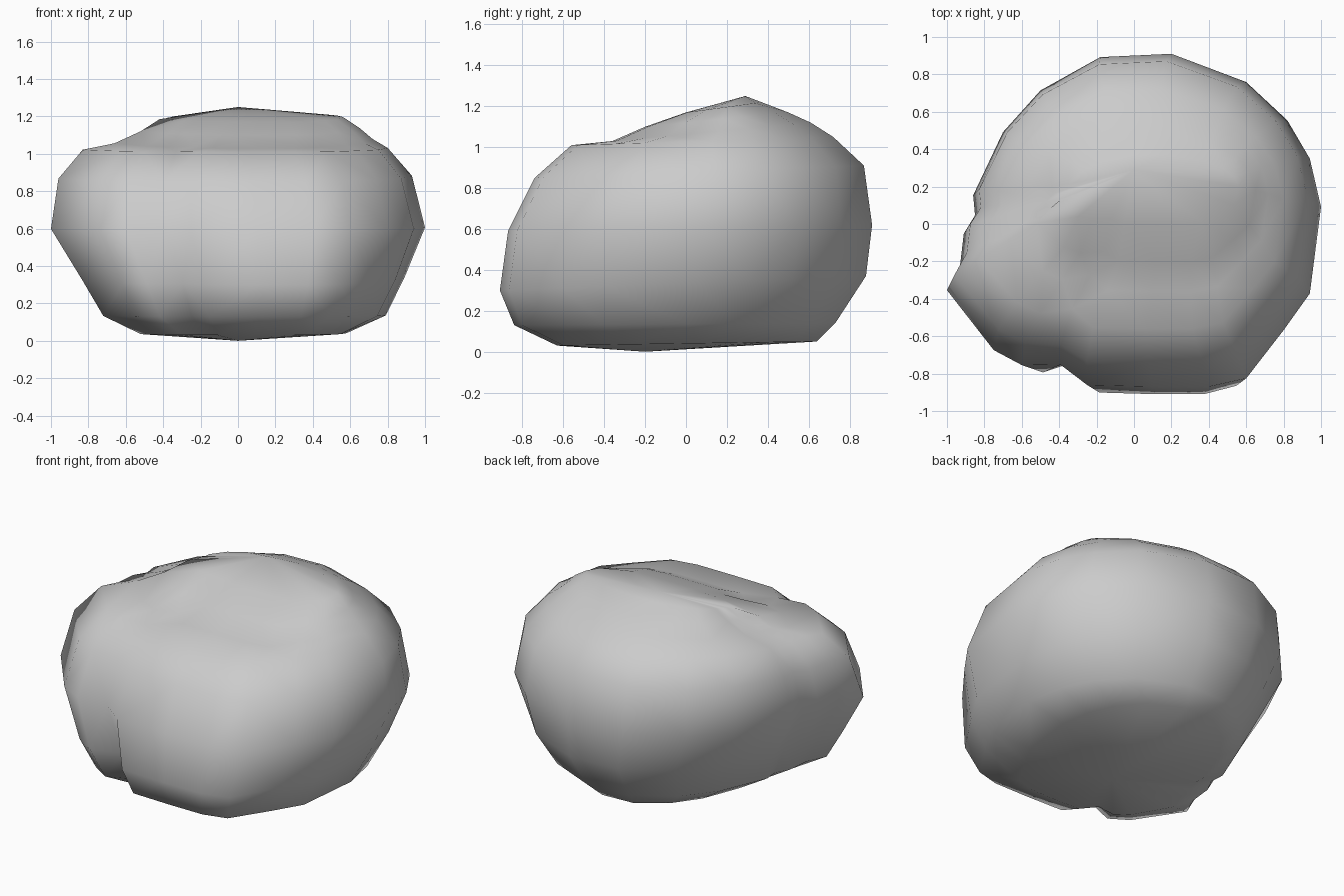
import bpy
import bmesh

cube = bpy.data.objects.get("Cube")
if cube:
    bpy.data.objects.remove(cube, do_unlink=True)

# Plan outline, with a lobe and a notch on the front right corner
OUTLINE = [(.2, 1), (-.18, .98), (-.5, .78), (-.7, .53), (-.86, .15),
           (-.85, .03), (-.91, -.08), (-.93, -.27), (-1, -.42), (-.75, -.78),
           (-.6, -.87), (-.39, -.85), (-.25, -.99), (.1, -1), (.4, -1), (.6, -.95),
           (.8, -.66), (.94, -.44), (1, .08), (.94, .37), (.82, .6), (.6, .83)]
NOTCH = 11

# Contours from the ground up: x range, y range, front height, back height, notch depth
CONTOURS = [(-.52, .58, -.63, .64, .03, .05, 0),
            (-.72, .79, -.84, .73, .13, .14, .04),
            (-.83, .89, -.91, .88, .3, .37, .03),
            (-1, 1, -.87, .91, .59, .62, -.01),
            (-.96, .93, -.74, .87, .85, .91, -.02),
            (-.83, .8, -.56, .72, 1.01, 1.05, .01),
            (-.66, .72, -.36, .61, 1.03, 1.12, .02),
            (-.52, .65, -.2, .5, 1.1, 1.17, 0),
            (-.42, .56, 0, .37, 1.17, 1.22, 0)]


def contour(bm, x0, x1, y0, y1, front, back, depth):
    """Fit the outline into one tilted contour of the stone."""
    ring = []
    for i, (u, v) in enumerate(OUTLINE):
        if i == NOTCH:
            u, v = u * (1 - depth), v * (1 - 2 * depth)
        t = (v + 1) / 2
        x = x0 + (x1 - x0) * (u + 1) / 2
        ring.append(bm.verts.new((x, y0 + (y1 - y0) * t, front + (back - front) * t)))
    return ring


def cap(bm, ring, point):
    """Close a contour with a fan of triangles."""
    centre = bm.verts.new(point)
    for a, b in zip(ring, ring[1:] + ring[:1]):
        bm.faces.new((a, b, centre))


# Stone body
bm = bmesh.new()
rings = [contour(bm, *c) for c in CONTOURS]
for low, high in zip(rings, rings[1:]):
    for i in range(len(low)):
        bm.faces.new((low[i - 1], low[i], high[i], high[i - 1]))
cap(bm, rings[0], (0, -.2, 0))
cap(bm, rings[-1], (0, .29, 1.25))
bmesh.ops.triangulate(bm, faces=[f for f in bm.faces if len(f.verts) > 3])
bmesh.ops.recalc_face_normals(bm, faces=bm.faces)
for face in bm.faces:
    face.smooth = True

mesh = bpy.data.meshes.new("boulder")
bm.to_mesh(mesh)
bm.free()
boulder = bpy.data.objects.new("boulder", mesh)
bpy.context.collection.objects.link(boulder)

# Plain grey stone
stone = bpy.data.materials.new("grey stone")
stone.use_nodes = True
colour = (.6, .6, .6, 1)
stone.diffuse_color = colour
stone.node_tree.nodes["Principled BSDF"].inputs["Base Color"].default_value = colour
mesh.materials.append(stone)
